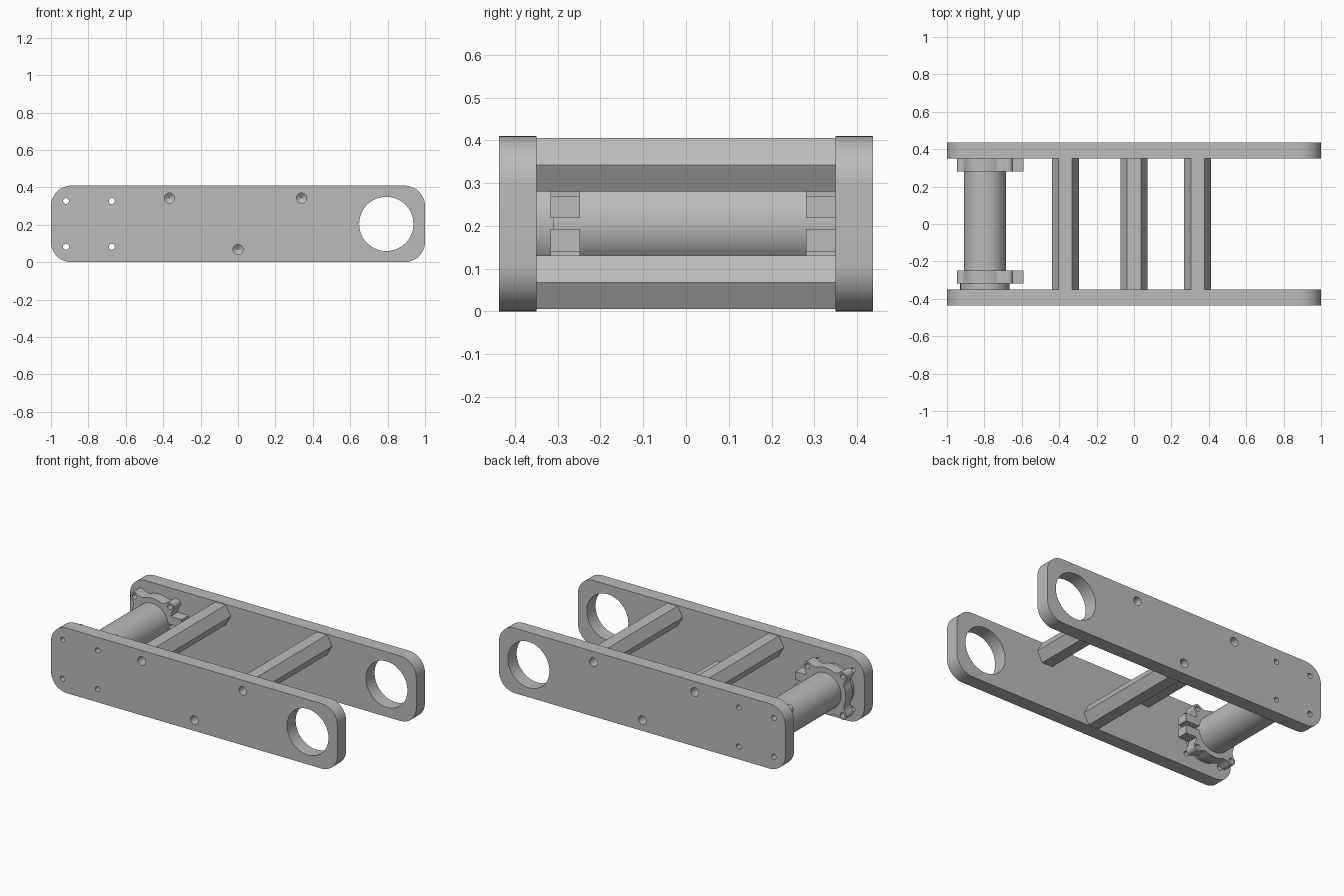
import bpy, bmesh, math

if "Cube" in bpy.data.objects:
    bpy.data.objects.remove(bpy.data.objects["Cube"], do_unlink=True)

GREY = bpy.data.materials.new("plain grey")
GREY.use_nodes = True
COLOUR = (0.5, 0.5, 0.5, 1)
GREY.diffuse_color = COLOUR
GREY.node_tree.nodes["Principled BSDF"].inputs["Base Color"].default_value = COLOUR

MID = 0.205                        # height of the tube and bearing axis
TUBE_X, BOLT = -0.797, 0.1225      # tube axis and its bolt spacing
INNER, OUTER = 0.35, 0.437         # side plate faces
BARS = {"rear_top_bar": (-0.367, 0.343), "front_top_bar": (0.34, 0.343),
        "lower_bar": (0, 0.068)}
BOLTS = [(TUBE_X + sx * BOLT, MID + sz * BOLT) for sx in (-1, 1) for sz in (-1, 1)]


def prism(name, outline, y0, y1, tip=0):
    """Extrude an (x, z) outline along y, with an optional pointed far end."""
    bm = bmesh.new()
    near = [bm.verts.new((x, y0, z)) for x, z in outline]
    far = [bm.verts.new((x, y1, z)) for x, z in outline]
    bm.faces.new(near)
    cap = bm.faces.new(far[::-1])
    n = len(outline)
    for i in range(n):
        j = (i + 1) % n
        bm.faces.new((near[i], far[i], far[j], near[j]))
    if tip:
        centre = bmesh.ops.poke(bm, faces=[cap])["verts"][0]
        centre.co.y += tip
    bmesh.ops.recalc_face_normals(bm, faces=bm.faces)
    mesh = bpy.data.meshes.new(name)
    bm.to_mesh(mesh)
    bm.free()
    mesh.materials.append(GREY)
    obj = bpy.data.objects.new(name, mesh)
    bpy.context.collection.objects.link(obj)
    return obj


def circle(x, z, r, n=32):
    return [(x + r * math.cos(math.tau * i / n), z + r * math.sin(math.tau * i / n))
            for i in range(n)]


def rect(x0, x1, z0, z1):
    return [(x0, z0), (x1, z0), (x1, z1), (x0, z1)]


def activate(obj):
    bpy.ops.object.select_all(action="DESELECT")
    obj.select_set(True)
    bpy.context.view_layer.objects.active = obj


def cut(obj, cutter):
    cutter.hide_render = True
    activate(obj)
    mod = obj.modifiers.new("cut", "BOOLEAN")
    mod.operation, mod.solver, mod.object = "DIFFERENCE", "EXACT", cutter
    bpy.ops.object.modifier_apply(modifier=mod.name)
    bpy.data.objects.remove(cutter, do_unlink=True)


def smooth(obj):
    activate(obj)
    bpy.ops.object.shade_smooth_by_angle(angle=math.radians(30))


def cut_blind_hole(obj, x, z, side):
    """Drilled hole with a conical bottom, entering from one side."""
    cut(obj, prism("drill", circle(x, z, 0.027), side * 0.5, side * 0.31, -side * 0.02))


# Side plates with bearing, bar and clamp holes
def rounded_plate(r=0.11, steps=12):
    pts = []
    for k, (sx, sz) in enumerate(((1, 1), (-1, 1), (-1, -1), (1, -1))):
        for i in range(steps + 1):
            a = math.pi / 2 * (k + i / steps)
            pts.append((sx * (1 - r) + r * math.cos(a),
                        MID + sz * (MID - r) + r * math.sin(a)))
    return pts


for side, name in ((-1, "front_plate"), (1, "back_plate")):
    plate = prism(name, rounded_plate(), side * INNER, side * OUTER)
    cut(plate, prism("bearing_cutter", circle(0.793, MID, 0.145, 64), -1, 1))
    for x, z in BOLTS:
        cut(plate, prism("bolt_cutter", circle(x, z, 0.016, 20), -1, 1))
    for x, z in BARS.values():
        cut_blind_hole(plate, x, z, side)
    smooth(plate)

# Hexagonal cross bars
for name, (x, z) in BARS.items():
    bar = prism(name, circle(x, z, 0.0725, 6), -INNER, INNER)
    for side in (-1, 1):
        cut_blind_hole(bar, x, z, side)

# Tube and its end collar
smooth(prism("tube", circle(TUBE_X, MID, 0.113, 64), -INNER, INNER))
smooth(prism("tube_collar", circle(TUBE_X, MID, 0.132, 64), -INNER, -0.31))


# Split clamps: ring with four blended bolt lugs and two pinch ears
def clamp_outline(ring=0.145, lug=0.028, n=240):
    reach = BOLT * math.sqrt(2)
    half = math.asin(lug / reach)
    shoulder = math.sqrt(reach ** 2 - lug ** 2)
    pts = []
    for i in range(n):
        a = math.tau * i / n
        d = abs(a % (math.pi / 2) - math.pi / 4)
        if d < half:
            r = reach * math.cos(d) + math.sqrt(lug ** 2 - (reach * math.sin(d)) ** 2)
        else:
            t = min(1, (d - half) / math.radians(12))
            r = ring + (shoulder - ring) * (1 - t) ** 2
        pts.append((TUBE_X + r * math.cos(a), MID + r * math.sin(a)))
    return pts


for name, y0 in (("front_clamp", -0.317), ("back_clamp", 0.281)):
    y1 = y0 + 0.069
    clamp = prism(name, clamp_outline(), y0, y1)
    cut(clamp, prism("bore_cutter", circle(TUBE_X, MID, 0.112, 64), -1, 1))
    cut(clamp, prism("slot_cutter", rect(TUBE_X, -0.5, 0.193, 0.219), -1, 1))
    for x, z in BOLTS:
        cut(clamp, prism("bolt_cutter", circle(x, z, 0.016, 20), -1, 1))
    smooth(clamp)
    for part, z0, z1 in (("upper", 0.219, 0.27), ("lower", 0.14, 0.193)):
        ear = prism(f"{name}_{part}_ear", rect(-0.675, -0.59, z0, z1), y0, y1)
        drill = prism("ear_cutter", circle(-0.62, -(y0 + y1) / 2, 0.016, 20), -1, 1)
        drill.rotation_euler.x = -math.pi / 2
        cut(ear, drill)
        smooth(ear)
